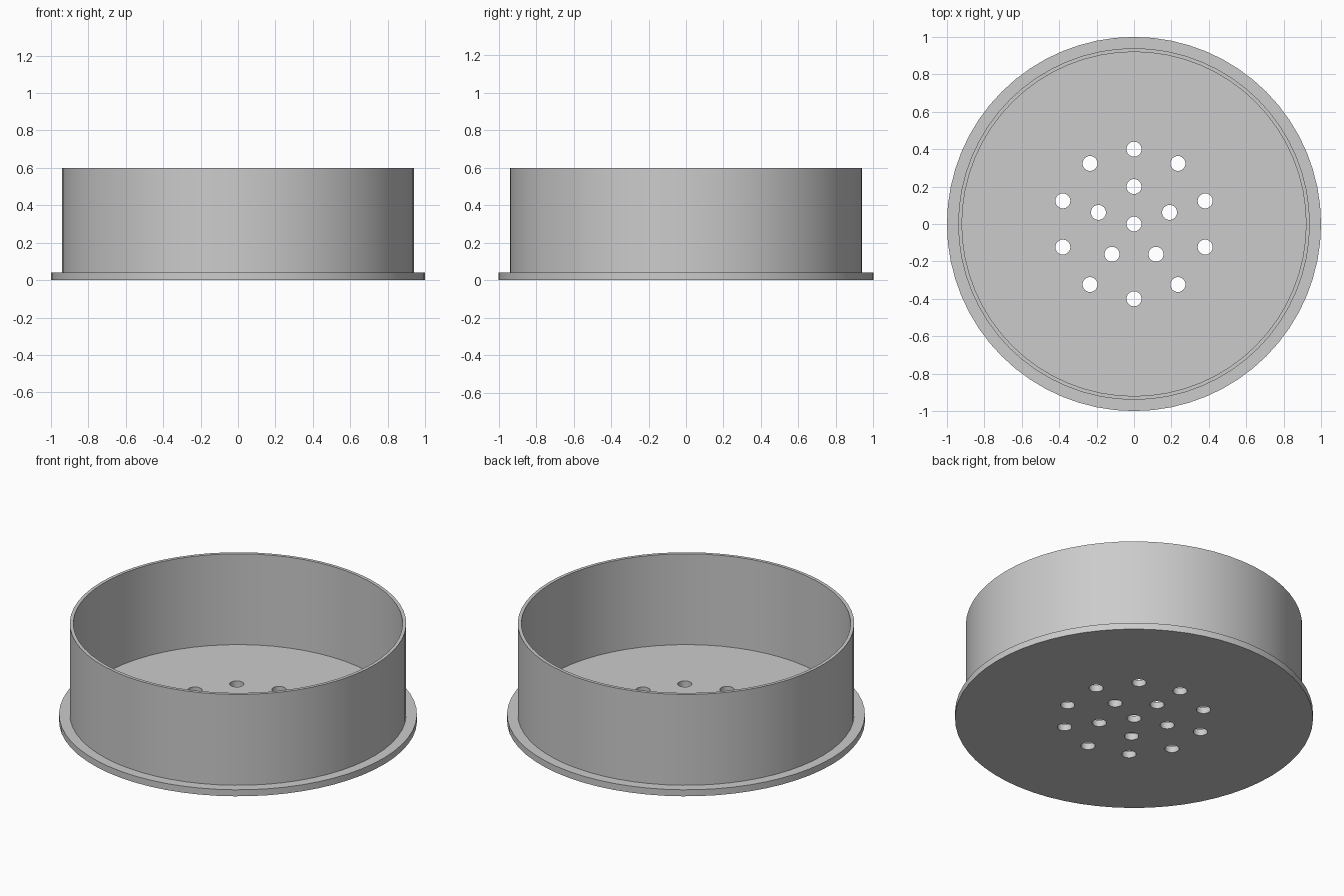
import bpy, bmesh
from math import sin, cos, pi

cube = bpy.data.objects.get("Cube")
if cube:
    bpy.data.objects.remove(cube, do_unlink=True)

SIDES = 64
FLOOR, TOP = 0.04, 0.6
HOLE_RADIUS = 0.04

grey = bpy.data.materials.new("light grey")
grey.use_nodes = True
grey.diffuse_color = (0.6, 0.6, 0.6, 1)
grey.node_tree.nodes["Principled BSDF"].inputs["Base Color"].default_value = grey.diffuse_color


def add_object(name, bm):
    bmesh.ops.recalc_face_normals(bm, faces=bm.faces)
    mesh = bpy.data.meshes.new(name)
    bm.to_mesh(mesh)
    bm.free()
    mesh.materials.append(grey)
    obj = bpy.data.objects.new(name, mesh)
    bpy.context.collection.objects.link(obj)
    return obj


def add_lathe(bm, profile, sides, x=0, y=0):
    """Turn (radius, height) points around a vertical axis and cap both ends."""
    rings = [[bm.verts.new((x + r * cos(2 * pi * i / sides),
                            y + r * sin(2 * pi * i / sides), z))
              for i in range(sides)] for r, z in profile]
    for a, b in zip(rings, rings[1:]):
        for i in range(sides):
            j = (i + 1) % sides
            bm.faces.new((a[i], a[j], b[j], b[i]))
    bm.faces.new(rings[0])
    bm.faces.new(rings[-1])


# Cup: flanged base, thin upright wall and inner floor
bm = bmesh.new()
add_lathe(bm, [(1, 0), (1, FLOOR), (0.94, FLOOR), (0.94, TOP),
               (0.92, TOP), (0.92, FLOOR)], SIDES)
cup = add_object("drain_cup", bm)

# Drain holes: one in the middle and two rings around it
bm = bmesh.new()
for count, radius in ((1, 0), (5, 0.2), (10, 0.4)):
    for k in range(count):
        a = pi / 2 + 2 * pi * k / count
        add_lathe(bm, [(HOLE_RADIUS, -0.1), (HOLE_RADIUS, 0.1)], 32,
                  radius * cos(a), radius * sin(a))
cutter = add_object("hole_cutter", bm)

cut = cup.modifiers.new("drain holes", 'BOOLEAN')
cut.operation = 'DIFFERENCE'
cut.solver = 'EXACT'
cut.object = cutter
bpy.context.view_layer.objects.active = cup
cup.select_set(True)
bpy.ops.object.modifier_apply(modifier=cut.name)
bpy.data.objects.remove(cutter, do_unlink=True)

# Smooth curved walls, sharp rims
bpy.ops.object.shade_smooth_by_angle(angle=pi / 6)
